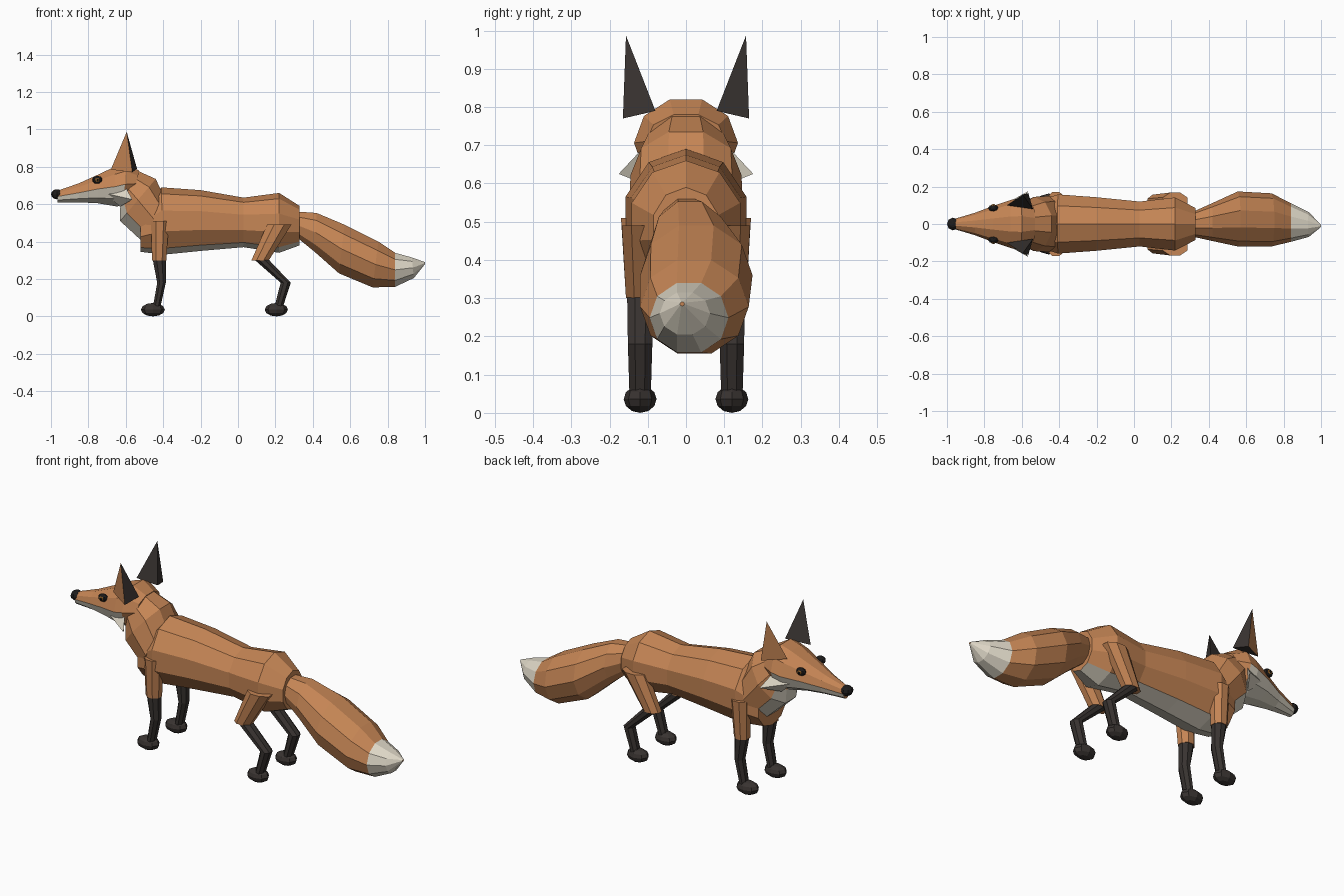
import bpy, bmesh
from math import sin, cos, pi
from mathutils import Vector

if "Cube" in bpy.data.objects:
    bpy.data.objects.remove(bpy.data.objects["Cube"])


def material(name, r, g, b):
    m = bpy.data.materials.new(name)
    m.diffuse_color = (r, g, b, 1)
    m.use_nodes = True
    m.node_tree.nodes["Principled BSDF"].inputs["Base Color"].default_value = m.diffuse_color
    return m


FUR = material("orange_fur", 0.56, 0.235, 0.09)
CREAM = material("cream_fur", 0.72, 0.67, 0.56)
DARK = material("dark_fur", 0.04, 0.033, 0.03)
BLACK = material("black", 0.012, 0.011, 0.011)
AMBER = material("amber", 0.5, 0.2, 0.03)


def finish(name, bm, mats):
    bmesh.ops.recalc_face_normals(bm, faces=bm.faces)
    me = bpy.data.meshes.new(name)
    bm.to_mesh(me)
    bm.free()
    for m in mats:
        me.materials.append(m)
    ob = bpy.data.objects.new(name, me)
    bpy.context.collection.objects.link(ob)
    return ob


def loft(name, rings, n, phase, mats, pick=lambda ring, height: 0):
    """Skin rings given as (top x, top z, bottom x, bottom z, centre y, half width).
    pick(ring, height) chooses the material, height running from -1 to 1."""
    bm = bmesh.new()
    ang = [2 * pi * (i + phase) / n for i in range(n)]
    ms, mc = max(map(sin, ang)), max(map(cos, ang))
    loops = []
    for tx, tz, bx, bz, cy, hw in rings:
        mid = Vector(((tx + bx) / 2, cy, (tz + bz) / 2))
        up = Vector(((tx - bx) / 2, 0, (tz - bz) / 2))
        loops.append([bm.verts.new(mid + up * (sin(a) / ms) + Vector((0, hw * cos(a) / mc, 0)))
                      for a in ang])
    for r, (a, b) in enumerate(zip(loops, loops[1:])):
        for i in range(n):
            j = (i + 1) % n
            f = bm.faces.new((a[i], a[j], b[j], b[i]))
            f.material_index = pick(r, (sin(ang[i]) + sin(ang[j])) / 2)
    bm.faces.new(loops[0])
    bm.faces.new(loops[-1])
    return finish(name, bm, mats)


def ball(name, loc, size, mat, u=8, v=6):
    bm = bmesh.new()
    bmesh.ops.create_uvsphere(bm, u_segments=u, v_segments=v, radius=1)
    bmesh.ops.scale(bm, vec=size, verts=bm.verts)
    bmesh.ops.translate(bm, vec=loc, verts=bm.verts)
    return finish(name, bm, [mat])


def spike(name, base, tip, side, mats):
    """Three-sided pyramid; the first side takes the first material."""
    bm = bmesh.new()
    a, b, c, t = [bm.verts.new((x, y * side, z)) for x, y, z in base + [tip]]
    for k, f in enumerate([(a, b, t), (b, c, t), (c, a, t), (a, b, c)]):
        bm.faces.new(f).material_index = min(k, len(mats) - 1)
    return finish(name, bm, mats)


# Torso with cream belly
loft("body", [(-.52, .58, -.52, .345, 0, .12), (-.41, .69, -.40, .33, 0, .158),
              (-.20, .675, -.20, .35, 0, .143), (.03, .635, .03, .37, 0, .12),
              (.22, .66, .22, .34, 0, .142), (.33, .59, .33, .38, 0, .085)],
     10, .5, [FUR, CREAM], lambda r, h: int(h < -.85))

# Neck with cream chest
loft("neck", [(-.54, .78, -.63, .58, 0, .115), (-.44, .735, -.63, .51, 0, .145),
              (-.40, .65, -.50, .39, 0, .15)],
     10, 0, [FUR, CREAM], lambda r, h: int(h < -.7))

# Head with cream jaw
loft("head", [(-.965, .672, -.965, .61, 0, .026), (-.85, .712, -.85, .61, 0, .06),
              (-.75, .757, -.75, .605, 0, .098), (-.66, .80, -.65, .588, 0, .13),
              (-.60, .82, -.61, .592, 0, .136), (-.53, .78, -.55, .64, 0, .105)],
     10, 0, [FUR, CREAM], lambda r, h: int(h < 0 and r < 4))
ball("nose", (-.968, 0, .653), (.032, .034, .027), BLACK)

# Bushy tail, curving slightly sideways, with cream tip
loft("tail", [(.32, .56, .33, .41, 0, .07), (.42, .553, .41, .345, .01, .10),
              (.57, .49, .54, .23, .027, .147), (.75, .40, .72, .155, .022, .142),
              (.84, .34, .84, .158, .008, .103), (.93, .315, .94, .205, -.003, .066),
              (1.0, .29, 1.0, .28, -.01, .006)],
     10, 0, [FUR, CREAM], lambda r, h: int(r >= 4))

for s, side in ((-1, "right"), (1, "left")):
    # Ears, cheek tufts and eyes
    spike(side + "_ear", [(-.68, .10, .785), (-.565, .165, .77), (-.54, .08, .79)],
          (-.595, .157, .987), s, [FUR, DARK])
    spike(side + "_cheek_tuft", [(-.72, .09, .66), (-.60, .115, .69), (-.63, .08, .587)],
          (-.565, .176, .625), s, [CREAM])
    ball(side + "_eye", (-.752, s * .085, .73), (.028, .018, .021), BLACK)
    ball(side + "_iris", (-.752, s * .096, .73), (.014, .010, .012), AMBER)
    ball(side + "_pupil", (-.752, s * .102, .73), (.007, .006, .008), BLACK)

    # Legs: orange upper part, dark lower part, paw
    y = s * .12
    loft(side + "_front_upper_leg", [(-.465, .51, -.37, .51, s * .128, .042),
                                     (-.46, .30, -.383, .30, y, .037)], 8, .5, [FUR])
    loft(side + "_front_lower_leg", [(-.457, .31, -.386, .31, y, .034),
                                     (-.432, .18, -.386, .18, y, .032),
                                     (-.455, .05, -.415, .05, y, .028)], 8, .5, [DARK])
    loft(side + "_hind_upper_leg", [(.155, .49, .285, .49, s * .125, .043),
                                    (.072, .30, .165, .30, y, .037)], 8, .5, [FUR])
    loft(side + "_hind_lower_leg", [(.08, .31, .158, .31, y, .034),
                                    (.228, .18, .282, .18, y, .032),
                                    (.195, .05, .24, .05, y, .028)], 8, .5, [DARK])
    ball(side + "_front_paw", (-.455, y, .036), (.064, .043, .036), DARK)
    ball(side + "_hind_paw", (.205, y, .036), (.062, .043, .036), DARK)
